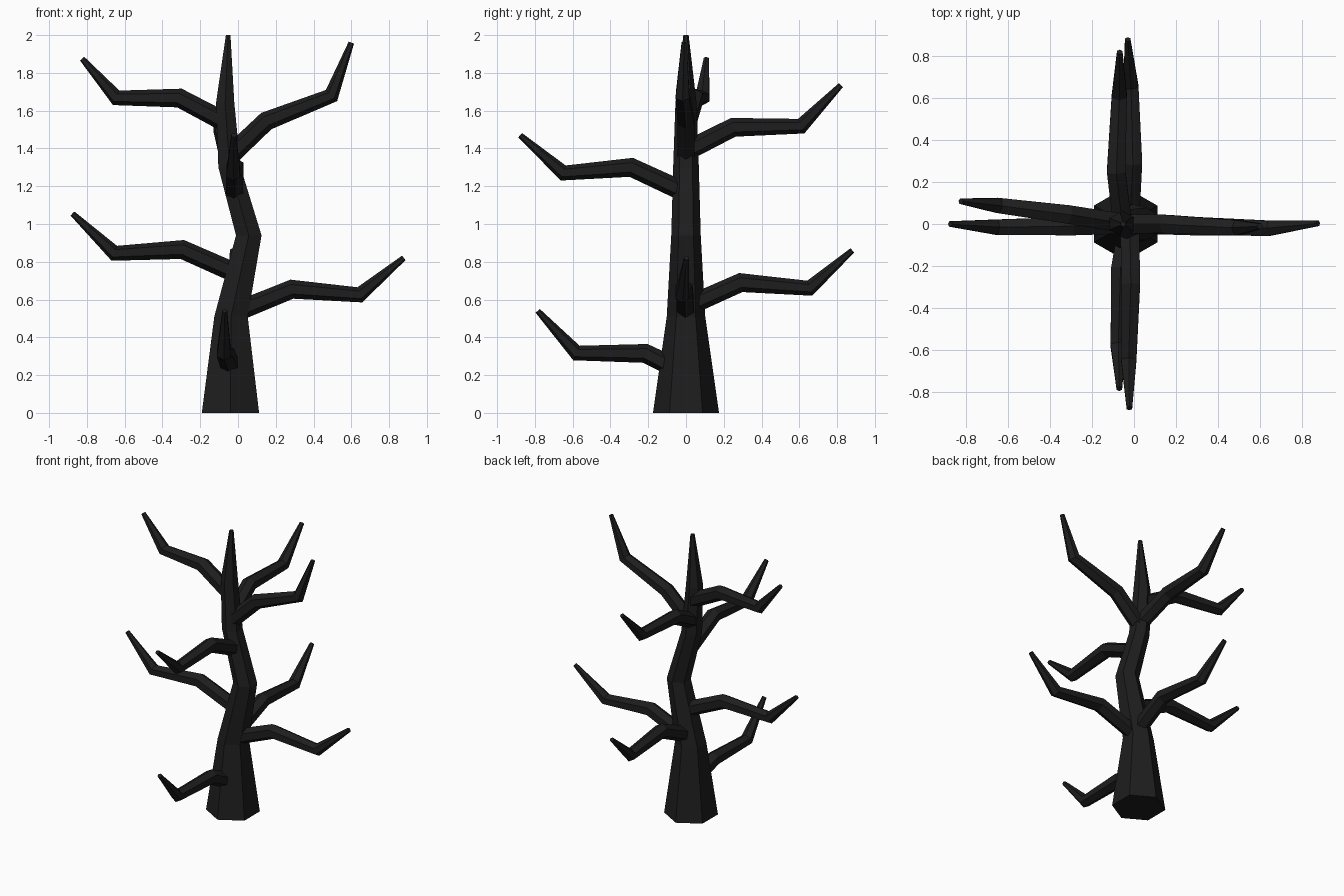
import bpy, bmesh, math
from mathutils import Vector

if "Cube" in bpy.data.objects:
    bpy.data.objects.remove(bpy.data.objects["Cube"])

bark = bpy.data.materials.new("black bark")
bark.diffuse_color = (0.0125, 0.0125, 0.0125, 1)
bark.use_nodes = True
bark.node_tree.nodes["Principled BSDF"].inputs["Base Color"].default_value = bark.diffuse_color


def tube(name, points, radii, sides=6, level=False, turn=0.0):
    """Faceted tapered tube along a path; level keeps every ring horizontal."""
    pts = [Vector(p) for p in points]
    bm = bmesh.new()
    rings = []
    for i, p in enumerate(pts):
        if level:
            u, v = Vector((1, 0, 0)), Vector((0, 1, 0))
        else:
            d_in = (p - pts[i - 1]).normalized() if i else Vector()
            d_out = (pts[i + 1] - p).normalized() if i < len(pts) - 1 else Vector()
            t = (d_in + d_out).normalized()
            u = t.cross(Vector((0, 0, 1))).normalized()
            v = u.cross(t)
        ring = []
        for k in range(sides):
            a = math.pi / 2 + turn + 2 * math.pi * k / sides
            ring.append(bm.verts.new(p + radii[i] * (math.cos(a) * u + math.sin(a) * v)))
        rings.append(ring)
    for a, b in zip(rings, rings[1:]):
        for k in range(sides):
            n = (k + 1) % sides
            bm.faces.new((a[k], a[n], b[n], b[k]))
    bm.faces.new(rings[0][::-1])
    bm.faces.new(rings[-1])
    bmesh.ops.recalc_face_normals(bm, faces=bm.faces)
    mesh = bpy.data.meshes.new(name)
    bm.to_mesh(mesh)
    bm.free()
    mesh.materials.append(bark)
    obj = bpy.data.objects.new(name, mesh)
    bpy.context.collection.objects.link(obj)
    return obj


# Crooked trunk tapering to a spike
tube("trunk",
     [(-0.04, 0, 0), (-0.037, 0, 0.51), (0.057, 0, 0.94),
      (-0.045, 0, 1.30), (-0.068, 0, 1.64), (-0.052, 0, 2.0)],
     [0.175, 0.102, 0.078, 0.068, 0.056, 0.014], level=True)

# Branches: start, two bends, tip
branches = {
    "right_low_branch": [(-0.01, 0, 0.535), (0.285, -0.01, 0.655), (0.645, -0.02, 0.625), (0.877, 0.003, 0.82)],
    "left_low_branch": [(0.0, 0, 0.735), (-0.295, -0.01, 0.865), (-0.655, -0.015, 0.845), (-0.876, 0, 1.055)],
    "left_high_branch": [(-0.06, 0.005, 1.535), (-0.31, 0.045, 1.667), (-0.645, 0.088, 1.668), (-0.825, 0.108, 1.875)],
    "right_high_branch": [(-0.045, 0, 1.36), (0.15, 0, 1.545), (0.495, -0.018, 1.68), (0.60, -0.01, 1.96)],
    "back_low_branch": [(-0.02, 0.02, 0.57), (-0.005, 0.29, 0.69), (-0.015, 0.655, 0.66), (-0.03, 0.88, 0.86)],
    "back_high_branch": [(-0.055, 0.0, 1.385), (-0.085, 0.25, 1.512), (-0.07, 0.61, 1.518), (-0.068, 0.82, 1.735)],
    "front_low_branch": [(-0.04, -0.07, 0.245), (-0.065, -0.215, 0.315), (-0.075, -0.58, 0.317), (-0.07, -0.785, 0.54)],
    "front_high_branch": [(-0.02, -0.02, 1.175), (-0.015, -0.29, 1.30), (-0.025, -0.65, 1.27), (-0.022, -0.878, 1.47)],
}
for name, path in branches.items():
    tube(name, path, [0.052, 0.051, 0.042, 0.015])
